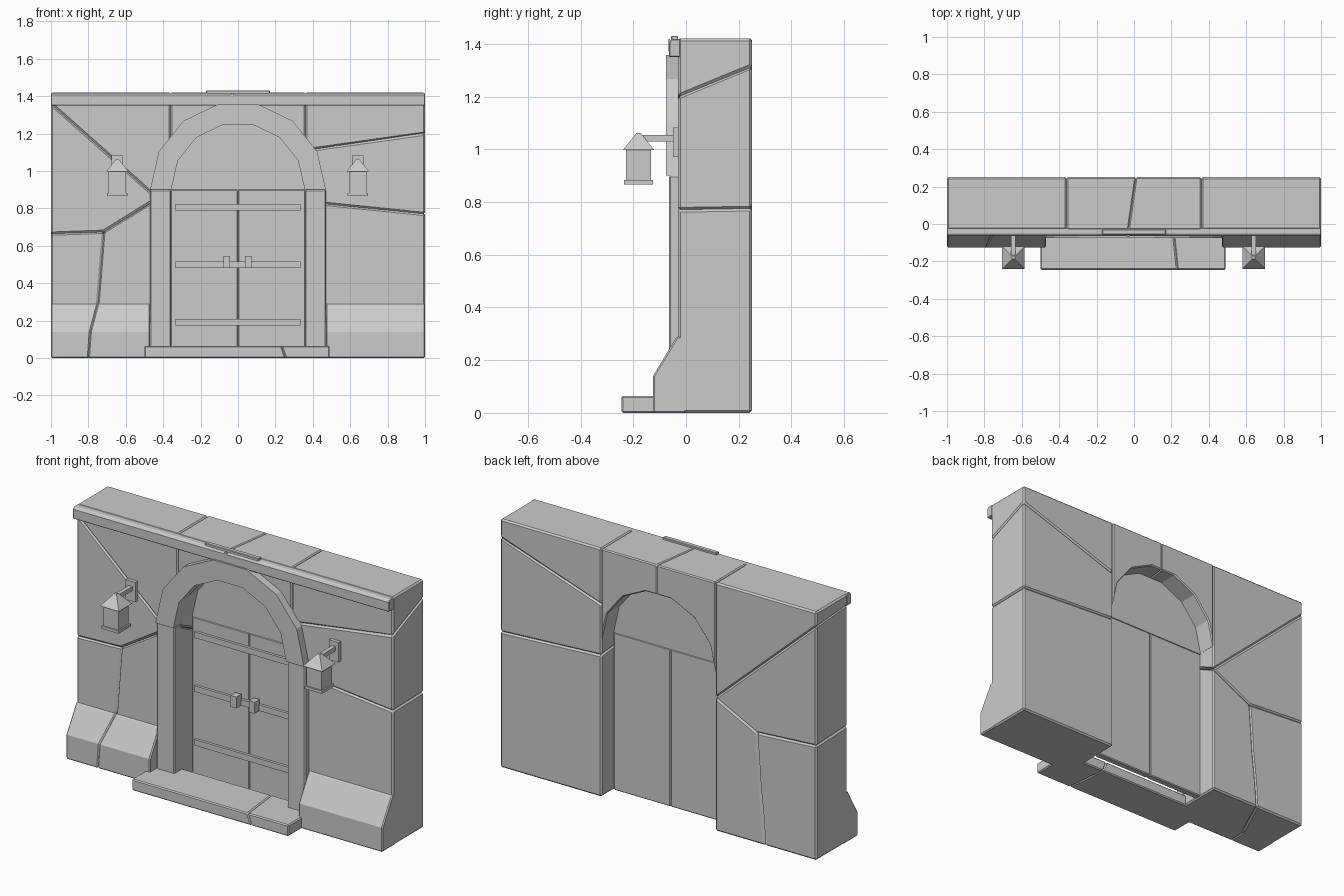
import bpy, bmesh, math

if "Cube" in bpy.data.objects:
    bpy.data.objects.remove(bpy.data.objects["Cube"])

stone = bpy.data.materials.new("grey_stone")
stone.diffuse_color = (0.6, 0.6, 0.6, 1)
stone.use_nodes = True
stone.node_tree.nodes["Principled BSDF"].inputs["Base Color"].default_value = stone.diffuse_color


def loft(name, a, b, bevel=0.0):
    """Solid between two matching loops of 3D points."""
    bm = bmesh.new()
    va = [bm.verts.new(p) for p in a]
    vb = [bm.verts.new(p) for p in b]
    n = len(va)
    bm.faces.new(va)
    bm.faces.new(vb[::-1])
    for i in range(n):
        j = (i + 1) % n
        bm.faces.new((va[j], va[i], vb[i], vb[j]))
    bmesh.ops.recalc_face_normals(bm, faces=bm.faces)
    me = bpy.data.meshes.new(name)
    bm.to_mesh(me)
    bm.free()
    me.materials.append(stone)
    ob = bpy.data.objects.new(name, me)
    bpy.context.collection.objects.link(ob)
    if bevel:
        m = ob.modifiers.new("bevel", 'BEVEL')
        m.width = bevel
        m.segments = 1
        m.limit_method = 'ANGLE'
        m.angle_limit = math.radians(40)
    return ob


def slab(name, front, back=None, y0=-0.03, y1=0.25, bevel=0.009):
    """Outline in x-z, extruded in depth; the back outline may differ."""
    back = back or front
    return loft(name, [(x, y0, z) for x, z in front], [(x, y1, z) for x, z in back], bevel)


def box(name, x0, x1, y0, y1, z0, z1, bevel=0.0):
    return slab(name, [(x0, z0), (x1, z0), (x1, z1), (x0, z1)], None, y0, y1, bevel)


def arc(r, i0, i1):
    """Points of a seven-sided half circle over the door."""
    return [(r * math.cos(math.pi * i / 7), 0.9 + r * math.sin(math.pi * i / 7))
            for i in range(i0, i1 + 1)]


TOP, W, R = 1.42, 0.36, 0.47

# Left wall stones
crack_f = [(-0.8, 0), (-0.79, 0.15), (-0.75, 0.3), (-0.72, 0.675)]
crack_b = [(-0.67, 0), (-0.66, 0.15), (-0.64, 0.34), (-0.62, 0.63)]
slab("wall_left_outer_stone", [(-1, 0)] + crack_f + [(-1, 0.665)],
     [(-1, 0)] + crack_b + [(-1, 0.655)])
slab("wall_left_inner_stone", [(-W, 0)] + crack_f + [(-W, 0.895)][::-1],
     [(-W, 0)] + crack_b + [(-W, 0.76)])
slab("wall_left_middle_stone", [(-1, 0.665), (-0.72, 0.675), (-0.47, 0.83), (-0.43, 0.853), (-1, 1.36)],
     [(-1, 0.655), (-0.62, 0.63), (-0.45, 0.715), (-W, 0.76), (-1, 1.34)])
slab("wall_left_top_stone", [(-1, 1.36), (-0.43, 0.853), (-W, 0.895), (-W, TOP), (-1, TOP)],
     [(-1, 1.34), (-W - 0.02, 0.777), (-W, 0.76), (-W, TOP), (-1, TOP)])

# Right wall stones
slab("wall_right_lower_stone", [(W, 0), (1, 0), (1, 0.77), (W, 0.835)],
     [(W, 0), (1, 0), (1, 0.775), (W, 0.81)])
slab("wall_right_middle_stone", [(W, 0.835), (1, 0.77), (1, 1.2), (W, 1.11)],
     [(W, 0.81), (1, 0.775), (1, 1.315), (W, 1.10)])
slab("wall_right_top_stone", [(W, 1.11), (1, 1.2), (1, TOP), (W, TOP)],
     [(W, 1.10), (1, 1.315), (1, TOP), (W, TOP)])

# Two stones spanning the arch, split by a slanted crack
zt = arc(W, 3, 3)[0][1]
for name, s, pts in (("lintel_right_stone", 1, arc(W, 0, 3)),
                     ("lintel_left_stone", -1, arc(W, 4, 7)[::-1])):
    slab(name, pts + [(-0.03, zt), (-0.03, TOP), (s * W, TOP)],
         pts + [(0.01, zt), (0.01, TOP), (s * W, TOP)], bevel=0.006)

# Cornice along the top, thin cap plate and chipped notch mark
loft("cornice", *[[(x, -0.02, 1.35), (x, -0.065, 1.35), (x, -0.065, 1.405),
                   (x, -0.055, 1.418), (x, -0.02, 1.418)] for x in (-1, 1)], 0.004)
box("cornice_cap", -0.17, 0.17, -0.056, -0.03, 1.41, 1.43, 0.003)
slab("cornice_chip", [(-0.03, 1.37), (-0.024, 1.37), (-0.024, 1.418), (-0.038, 1.418)],
     None, -0.067, -0.06, 0)

# Arch ring and door pilasters
slab("arch_ring", arc(R, 0, 7) + arc(W - 0.003, 0, 7)[::-1], None, -0.075, 0.0, 0)
for s, side in ((-1, "left"), (1, "right")):
    box("pilaster_" + side, *sorted((s * (W - 0.003), s * R)), -0.065, 0.0, 0.0, 0.9, 0.006)

# Door leaves, arched panel, straps and handles
box("door_left", -W, 0, 0.10, 0.14, 0, 0.9, 0.005)
box("door_right", 0, W, 0.10, 0.14, 0, 0.9, 0.005)
slab("door_arch_panel", arc(W, 0, 7), None, 0.10, 0.14, 0)
for z in (0.175, 0.482, 0.79):
    box("door_strap", -0.335, 0.335, 0.085, 0.11, z, z + 0.034)
for x in (-0.06, 0.055):
    box("door_handle", x - 0.018, x + 0.018, 0.045, 0.09, 0.48, 0.545)

# Sloped skirts, the left one cracked
prof = [(0.0, 0.0), (-0.125, 0.0), (-0.125, 0.14), (-0.035, 0.29), (0.0, 0.29)]


def skirt(name, xa, xb):
    loft(name, [(x, y, z) for x, (y, z) in zip(xa, prof)],
         [(x, y, z) for x, (y, z) in zip(xb, prof)], 0.006)


crack = [-0.8, -0.8, -0.79, -0.75, -0.75]
skirt("skirt_left_outer", [-1] * 5, crack)
skirt("skirt_left_inner", crack, [-0.47] * 5)
skirt("skirt_right", [0.47] * 5, [1] * 5)

# Doorstep in two stones with a slanted joint
ends = [(-0.245, 0), (0.01, 0), (0.01, 0.065), (-0.245, 0.065)]
joint = [(x, y, z) for x, (y, z) in zip((0.255, 0.23, 0.205, 0.232), ends)]
loft("doorstep_left", [(-0.5, y, z) for y, z in ends], joint, 0.006)
loft("doorstep_right", joint, [(0.49, y, z) for y, z in ends], 0.006)

# Wall lanterns
for cx in (-0.645, 0.64):
    cy = -0.18
    box("lantern_plate", cx - 0.031, cx + 0.031, -0.05, -0.02, 0.97, 1.083)
    box("lantern_arm", cx - 0.012, cx + 0.012, cy, -0.04, 1.03, 1.055)
    box("lantern_body", cx - 0.047, cx + 0.047, cy - 0.047, cy + 0.047, 0.88, 1.0)
    box("lantern_base", cx - 0.055, cx + 0.055, cy - 0.055, cy + 0.055, 0.867, 0.883)
    ring = lambda h, z: [(cx + a * h, cy + b * h, z) for a, b in ((-1, -1), (1, -1), (1, 1), (-1, 1))]
    loft("lantern_roof", ring(0.06, 0.997), ring(0.008, 1.062))
